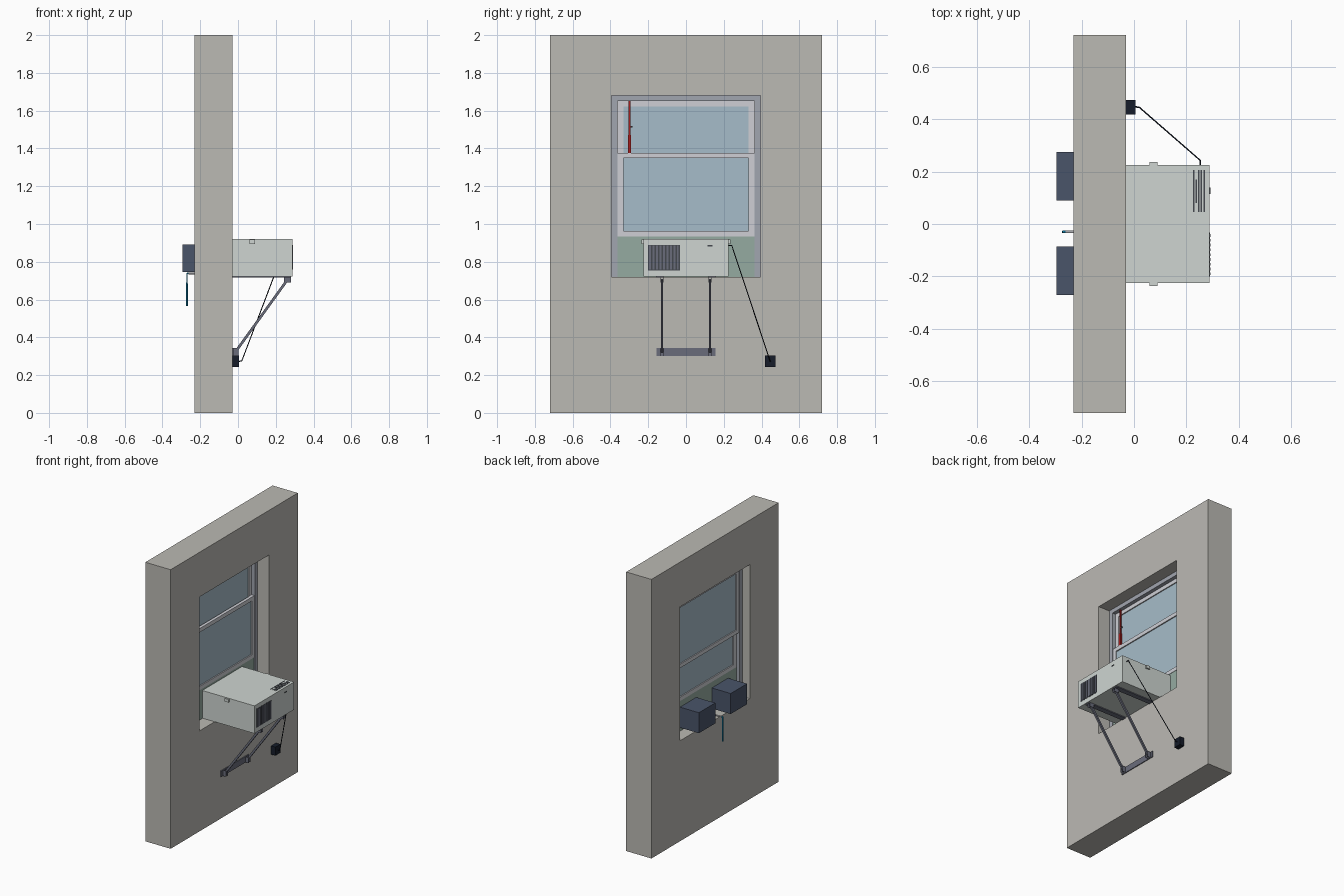
import bpy, bmesh
from mathutils import Vector, Matrix

if "Cube" in bpy.data.objects:
    bpy.data.objects.remove(bpy.data.objects["Cube"])


def mat(name, rgb):
    m = bpy.data.materials.new(name)
    m.diffuse_color = [(c / 255) ** 2.2 for c in rgb] + [1]
    m.use_nodes = True
    m.node_tree.nodes["Principled BSDF"].inputs["Base Color"].default_value = m.diffuse_color
    return m


WALL = mat("plaster", (186, 184, 178))
FRAME = mat("frame_grey", (160, 164, 174))
SASH = mat("sash_white", (205, 206, 212))
GLASS = mat("glass", (165, 187, 200))
PANEL = mat("panel_green", (148, 170, 160))
CASE = mat("case_white", (205, 212, 208))
DARK = mat("dark_grille", (70, 74, 80))
STEEL = mat("steel", (105, 108, 122))
NAVY = mat("navy", (75, 85, 105))
BLACK = mat("black", (28, 34, 46))
RED = mat("red", (165, 35, 35))
BLUE = mat("blue", (20, 130, 175))


def finish(name, bm, m):
    bmesh.ops.recalc_face_normals(bm, faces=bm.faces)
    me = bpy.data.meshes.new(name)
    bm.to_mesh(me)
    bm.free()
    me.materials.append(m)
    ob = bpy.data.objects.new(name, me)
    bpy.context.collection.objects.link(ob)
    return ob


def add_box(bm, x, y, z):
    size = Vector((x[1] - x[0], y[1] - y[0], z[1] - z[0]))
    mid = Vector((sum(x) / 2, sum(y) / 2, sum(z) / 2))
    bmesh.ops.create_cube(bm, size=1, matrix=Matrix.Translation(mid) @ Matrix.Diagonal((*size, 1)))


def boxes(name, m, *items):
    bm = bmesh.new()
    for it in items:
        add_box(bm, *it)
    return finish(name, bm, m)


def ring(name, m, x, outer, inner):
    """Rectangular frame in the YZ plane; rectangles are (y0, y1, z0, z1)."""
    bm = bmesh.new()
    loops = []
    for r in (outer, inner):
        pts = [(r[0], r[2]), (r[1], r[2]), (r[1], r[3]), (r[0], r[3])]
        loops.append([[bm.verts.new((xx, *p)) for p in pts] for xx in x])
    (o0, o1), (i0, i1) = loops
    for k in range(4):
        n = (k + 1) % 4
        for a, b in ((o0, i0), (o1, i1), (o0, o1), (i0, i1)):
            bm.faces.new((a[k], a[n], b[n], b[k]))
    return finish(name, bm, m)


def prism(name, m, x, pts):
    bm = bmesh.new()
    f = bm.faces.new([bm.verts.new((x[0], *p)) for p in pts])
    ext = bmesh.ops.extrude_face_region(bm, geom=[f])["geom"]
    bmesh.ops.translate(bm, vec=(x[1] - x[0], 0, 0), verts=[v for v in ext if isinstance(v, bmesh.types.BMVert)])
    if f.is_valid and not any(len(e.link_faces) > 1 for e in f.edges):
        bm.faces.new([v for v in f.verts])
    return finish(name, bm, m)


def beam(name, m, a, b, w, h):
    a, b = Vector(a), Vector(b)
    d = b - a
    ob = boxes(name, m, ((-w / 2, w / 2), (-h / 2, h / 2), (0, d.length)))
    side = Vector((0, 1, 0))
    zax = d.normalized()
    xax = side.cross(zax)
    rot = Matrix((xax, side, zax)).transposed()
    ob.data.transform(Matrix.Translation(a) @ rot.to_4x4())
    return ob


def tube(name, m, pts, r):
    cu = bpy.data.curves.new(name, "CURVE")
    cu.dimensions = "3D"
    cu.bevel_depth = r
    cu.bevel_resolution = 2
    cu.use_fill_caps = True
    s = cu.splines.new("POLY")
    s.points.add(len(pts) - 1)
    for p, q in zip(s.points, pts):
        p.co = (*q, 1)
    cu.materials.append(m)
    ob = bpy.data.objects.new(name, cu)
    bpy.context.collection.objects.link(ob)
    return ob


# Wall with window opening
ring("wall", WALL, (-0.23, -0.03), (-0.72, 0.72, 0, 2), (-0.395, 0.395, 0.72, 1.68))

# Window frame: two jambs and a head
boxes("window_frame", FRAME,
      ((-0.17, -0.12), (-0.395, -0.362), (0.72, 1.68)),
      ((-0.17, -0.12), (0.362, 0.395), (0.72, 1.68)),
      ((-0.17, -0.12), (-0.362, 0.362), (1.65, 1.68)))

# Two sliding sashes, the lower one raised over the unit
for nm, x, z0, z1 in (("lower", (-0.145, -0.123), 0.935, 1.377), ("upper", (-0.168, -0.147), 1.19, 1.65)):
    hole = (-0.332, 0.332, z0 + 0.028, z1 - 0.028)
    ring(nm + "_sash", SASH, x, (-0.362, 0.362, z0, z1), hole)
    mid = sum(x) / 2
    boxes(nm + "_glass", GLASS, ((mid - 0.003, mid + 0.003), hole[:2], hole[2:]))

# Filler panel beneath the lower sash
boxes("filler_panel", PANEL, ((-0.145, -0.125), (-0.362, 0.362), (0.72, 0.935)))

# Security bar between lower sash and window head
boxes("security_bar", RED,
      ((-0.14, -0.13), (-0.304, -0.294), (1.377, 1.65)),
      ((-0.143, -0.127), (-0.307, -0.291), (1.377, 1.47)))
boxes("security_bar_knob", DARK, ((-0.138, -0.132), (-0.294, -0.282), (1.51, 1.52)))

# Outdoor case
boxes("outdoor_case", CASE, ((-0.125, 0.288), (-0.225, 0.225), (0.722, 0.92)))
boxes("case_side_tabs", CASE,
      *[((0.06, 0.09), (s * 0.23 - 0.006, s * 0.23 + 0.006), (0.895, 0.917)) for s in (-1, 1)])
boxes("case_screw", DARK, ((0.287, 0.291), (0.115, 0.14), (0.882, 0.888)))

# Rear grille: dark backing with vertical slats
boxes("rear_grille", DARK, ((0.286, 0.289), (-0.2, -0.033), (0.755, 0.89)))
boxes("rear_grille_slats", STEEL,
      *[((0.288, 0.292), (y - 0.005, y + 0.005), (0.758, 0.887)) for y in [-0.19 + i * 0.0183 for i in range(9)]])

# Top vent slats
boxes("top_vent", DARK,
      *[((x - 0.003, x + 0.003), (0.045, 0.205), (0.918, 0.9215)) for x in (0.227, 0.247, 0.257, 0.267)],
      ((0.234, 0.24), (0.08, 0.17), (0.918, 0.9215)))

# Indoor units and drain
for nm, y in (("left", (0.09, 0.275)), ("right", (-0.27, -0.085))):
    boxes("indoor_unit_" + nm, NAVY, ((-0.295, -0.14), y, (0.745, 0.892)))
tube("drain_spout", SASH, [(-0.14, -0.03, 0.738), (-0.262, -0.03, 0.738)], 0.005)
tube("drain_hose", BLUE, [(-0.255, -0.03, 0.738), (-0.27, -0.03, 0.738), (-0.27, -0.03, 0.565)], 0.005)

# Support bracket: wall plate, braces, rails and clips
boxes("bracket_wall_plate", STEEL, ((-0.03, -0.024), (-0.157, 0.157), (0.30, 0.343)))
for nm, s in (("left", 1), ("right", -1)):
    y = s * 0.127
    beam("brace_" + nm, STEEL, (-0.012, y, 0.325), (0.262, y, 0.705), 0.014, 0.013)
    rail = sorted((s * 0.12, s * 0.158))
    boxes("support_rail_" + nm, STEEL, ((-0.12, 0.28), rail, (0.716, 0.722)))
    boxes("brace_foot_" + nm, STEEL,
          *[((-0.026, 0.002), (y + t - 0.0015, y + t + 0.0015), (0.302, 0.343)) for t in (-0.009, 0.009)])
    boxes("brace_clip_" + nm, STEEL,
          *[((0.244, 0.28), (y + t - 0.0015, y + t + 0.0015), (0.69, 0.718)) for t in (-0.009, 0.009)])

# Outlet box and power cord
boxes("outlet_box", BLACK, ((-0.03, 0.005), (0.417, 0.473), (0.242, 0.303)))
tube("power_cord", BLACK,
     [(0.0, 0.447, 0.272), (0.02, 0.445, 0.275), (0.252, 0.243, 0.885), (0.252, 0.222, 0.887)], 0.003)
